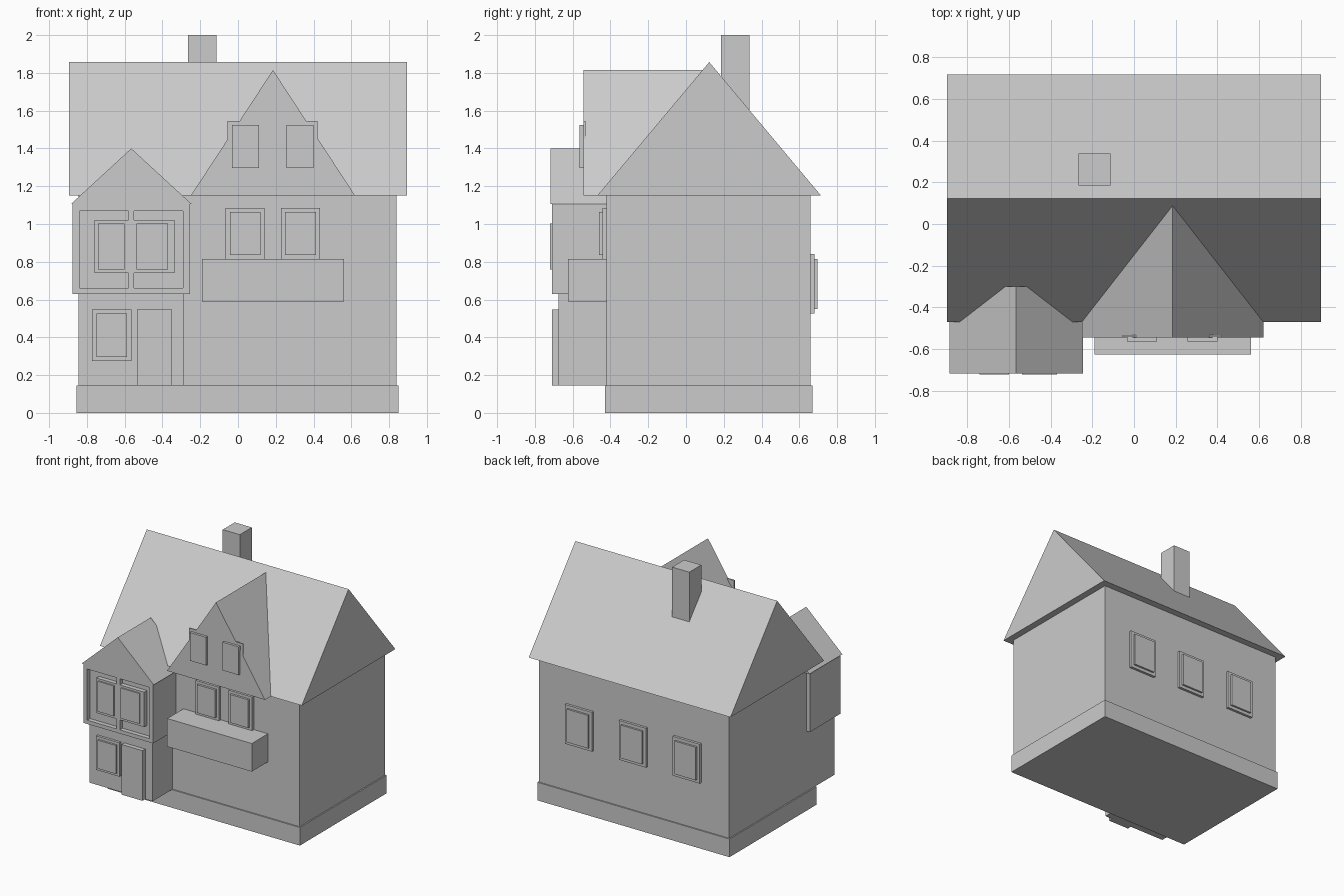
import bpy

cube = bpy.data.objects.get("Cube")
if cube:
    bpy.data.objects.remove(cube, do_unlink=True)

grey = bpy.data.materials.new("plain_grey")
grey.use_nodes = True
COLOUR = (0.6, 0.6, 0.6, 1)
grey.diffuse_color = COLOUR
grey.node_tree.nodes["Principled BSDF"].inputs["Base Color"].default_value = COLOUR


def make(name, verts, faces):
    mesh = bpy.data.meshes.new(name)
    mesh.from_pydata(verts, [], faces)
    mesh.materials.append(grey)
    obj = bpy.data.objects.new(name, mesh)
    bpy.context.collection.objects.link(obj)
    return obj


def extrude(name, profile, vector):
    """Closed solid from a planar profile swept along a vector."""
    n = len(profile)
    verts = list(profile) + [tuple(a + b for a, b in zip(p, vector)) for p in profile]
    faces = [tuple(reversed(range(n))), tuple(range(n, 2 * n))]
    faces += [(i, (i + 1) % n, (i + 1) % n + n, i + n) for i in range(n)]
    return make(name, verts, faces)


def box(name, x, y, z):
    profile = [(x[0], y[0], z[0]), (x[1], y[0], z[0]), (x[1], y[1], z[0]), (x[0], y[1], z[0])]
    return extrude(name, profile, (0, 0, z[1] - z[0]))


def gable(name, x, y, z):
    """Gabled roof with its ridge running front to back."""
    profile = [(x[0], y[1], z[0]), (x[1], y[1], z[0]), ((x[0] + x[1]) / 2, y[1], z[1])]
    return extrude(name, [(p[0], p[1], p[2]) for p in reversed(profile)], (0, y[0] - y[1], 0)) \
        if y[0] > y[1] else extrude(name, list(reversed(profile)), (0, y[0] - y[1], 0))


def window(name, x, z, wall, frame, pane, inset=0.022):
    """Frame plate with a slightly proud pane; depths are y positions."""
    box(name + "_frame", x, sorted((wall, frame)), z)
    box(name + "_pane", (x[0] + inset, x[1] - inset), sorted((wall, pane)),
        (z[0] + inset, z[1] - inset))


# Main body
box("plinth", (-0.855, 0.85), (-0.43, 0.67), (0, 0.145))
box("main_walls", (-0.845, 0.84), (-0.42, 0.66), (0.145, 1.15))
extrude("main_roof", [(-0.895, -0.47, 1.15), (-0.895, 0.123, 1.857), (-0.895, 0.715, 1.15)][::-1],
        (1.79, 0, 0))
box("chimney", (-0.265, -0.113), (0.185, 0.337), (1.5, 2.0))

# Front gable and balcony
gable("front_gable", (-0.25, 0.62), (-0.543, 0.09), (1.15, 1.815))
box("balcony", (-0.19, 0.56), (-0.625, -0.42), (0.59, 0.815))

# Entrance bay
box("bay_lower_walls", (-0.845, -0.285), (-0.675, -0.4), (0.145, 0.63))
box("bay_upper_walls", (-0.875, -0.255), (-0.675, -0.32), (0.63, 1.11))
gable("bay_roof", (-0.885, -0.245), (-0.717, -0.30), (1.105, 1.40))
box("front_door", (-0.535, -0.35), (-0.71, -0.67), (0.145, 0.547))

# Raised timber frame around the bay windows
front = (-0.71, -0.675)
for side, x in (("right", (-0.875, -0.84)), ("left", (-0.29, -0.255))):
    box("timber_post_" + side, x, front, (0.63, 1.11))
for level, z in (("bottom", (0.63, 0.66)), ("top", (1.07, 1.11))):
    box("timber_rail_" + level, (-0.84, -0.29), front, z)
for level, z in (("lower", (0.66, 0.74)), ("upper", (1.02, 1.07))):
    box("timber_mullion_" + level, (-0.58, -0.55), front, z)
box("bay_window_frame", (-0.76, -0.335), front, (0.74, 1.02))
for side, x in (("right", (-0.74, -0.60)), ("left", (-0.537, -0.37))):
    box("bay_window_pane_" + side, x, (-0.72, -0.70), (0.76, 1.003))

# Remaining windows
window("entrance_window", (-0.772, -0.565), (0.275, 0.547), -0.67, -0.695, -0.71)
for side, x, attic in (("right", (-0.065, 0.14), (-0.055, 0.133)),
                       ("left", (0.227, 0.435), (0.235, 0.422))):
    window("balcony_window_" + side, x, (0.815, 1.085), -0.41, -0.443, -0.46)
    window("attic_window_" + side, attic, (1.275, 1.545), -0.532, -0.542, -0.563)
for i, x in enumerate((-0.478, 0, 0.478)):
    window("back_window_%d" % (i + 1), (x - 0.12, x + 0.12), (0.525, 0.84), 0.65, 0.68, 0.695, 0.025)
